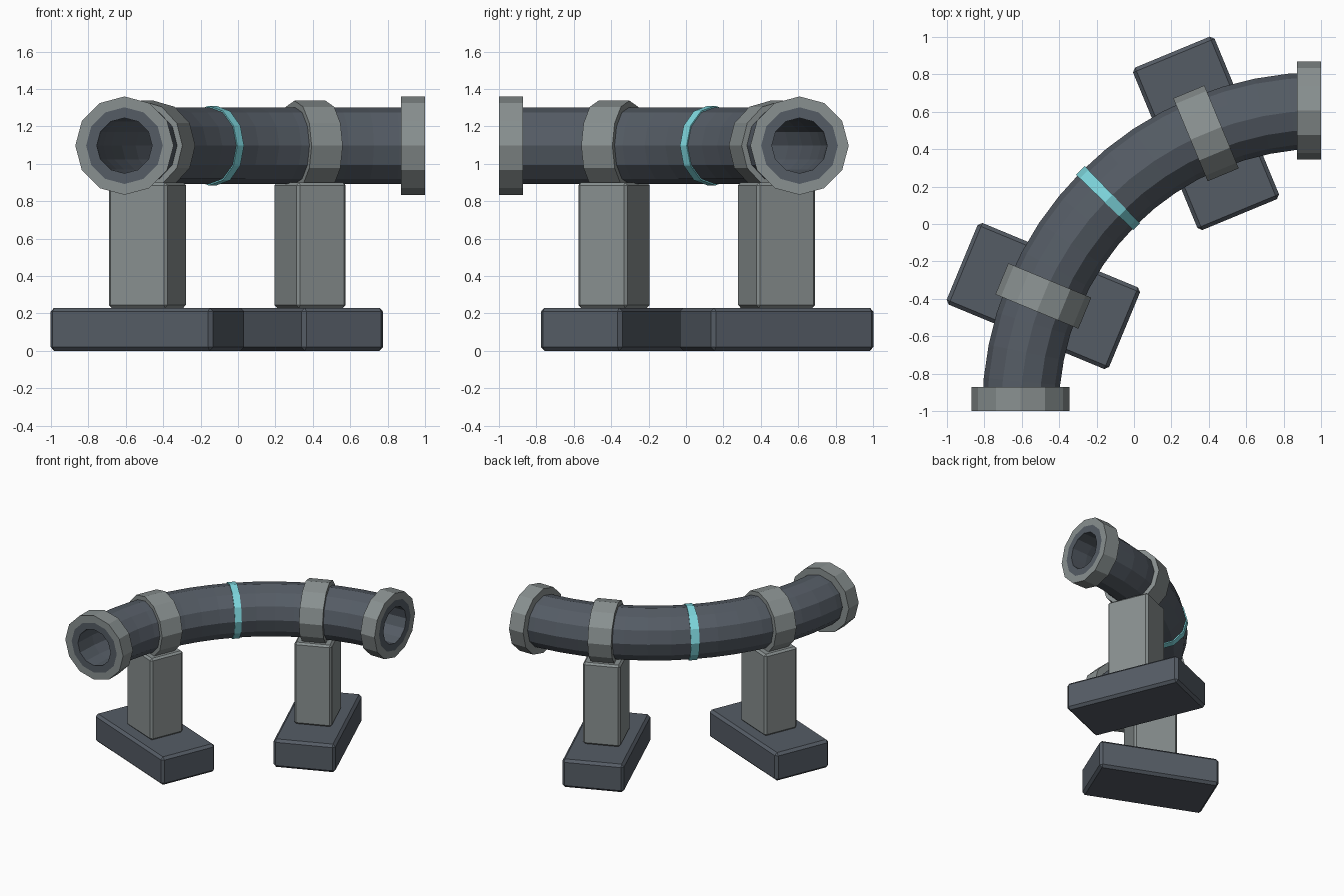
import bpy, bmesh
from math import cos, sin, pi, radians
from mathutils import Vector

cube = bpy.data.objects.get("Cube")
if cube:
    bpy.data.objects.remove(cube, do_unlink=True)

BEND = 1.607      # radius of the quarter bend
AXIS_Z = 1.097    # height of the pipe axis
SIDES = 12


def material(name, rgb):
    m = bpy.data.materials.new(name)
    m.use_nodes = True
    m.diffuse_color = (*rgb, 1)
    m.node_tree.nodes["Principled BSDF"].inputs["Base Color"].default_value = (*rgb, 1)
    return m


slate = material("dark slate", (0.09, 0.107, 0.13))
steel = material("grey steel", (0.25, 0.28, 0.28))
cyan = material("pale cyan", (0.21, 0.68, 0.73))


def station(angle, offset=0):
    """Point on the bend and its outward direction; offset runs along the tangent."""
    out = Vector((-cos(angle), sin(angle), 0))
    along = Vector((sin(angle), cos(angle), 0))
    return Vector((1, -1, AXIS_Z)) + out * BEND + along * offset, out


def finish(name, bm, mat):
    bmesh.ops.recalc_face_normals(bm, faces=bm.faces)
    mesh = bpy.data.meshes.new(name)
    bm.to_mesh(mesh)
    bm.free()
    mesh.materials.append(mat)
    obj = bpy.data.objects.new(name, mesh)
    bpy.context.collection.objects.link(obj)
    return obj


def tube(name, stations, outer, inner, mat):
    """Hollow polygonal tube through the given stations."""
    bm = bmesh.new()

    def ring(centre, out, r):
        return [bm.verts.new(centre + out * r * cos(t) + Vector((0, 0, r * sin(t))))
                for t in (2 * pi * i / SIDES for i in range(SIDES))]

    walls = [[ring(c, o, r) for c, o in stations] for r in (outer, inner)]
    pairs = [p for wall in walls for p in zip(wall, wall[1:])]
    pairs += [(walls[0][end], walls[1][end]) for end in (0, -1)]
    for a, b in pairs:
        for i in range(SIDES):
            j = (i + 1) % SIDES
            bm.faces.new((a[i], a[j], b[j], b[i]))
    return finish(name, bm, mat)


def block(name, angle, size, bottom, bevel, mat):
    """Bevelled box under the pipe, its long side across the pipe."""
    bm = bmesh.new()
    bmesh.ops.create_cube(bm, size=1)
    bmesh.ops.scale(bm, vec=size, verts=bm.verts)
    bmesh.ops.bevel(bm, geom=bm.edges[:], offset=bevel, segments=1, affect='EDGES')
    obj = finish(name, bm, mat)
    centre, _ = station(angle)
    obj.location = (centre.x, centre.y, bottom + size[2] / 2)
    obj.rotation_euler.z = -angle
    return obj


def straight(angle, start, end):
    return [station(angle, start), station(angle, end)]


def arc(start, end, steps):
    return [station(start + (end - start) * i / steps) for i in range(steps + 1)]


# Curved pipe and its marker band
tube("pipe", arc(0, pi / 2, 16), 0.205, 0.148, slate)
tube("marker_band", arc(pi / 4 - 0.018, pi / 4 + 0.018, 2), 0.213, 0.2, cyan)

# End flanges
tube("front_flange", straight(0, 0, 0.128), 0.263, 0.205, steel)
tube("left_flange", straight(pi / 2, -0.128, 0), 0.263, 0.205, steel)

# Clamp, post and foot at each support
for side, degrees in (("front", 22.5), ("back", 67.5)):
    a = radians(degrees)
    tube(side + "_clamp", straight(a, -0.09, 0.09), 0.24, 0.2, steel)
    block(side + "_post", a, (0.34, 0.285, 0.67), 0.23, 0.015, steel)
    block(side + "_foot", a, (0.94, 0.472, 0.23), 0, 0.02, slate)
